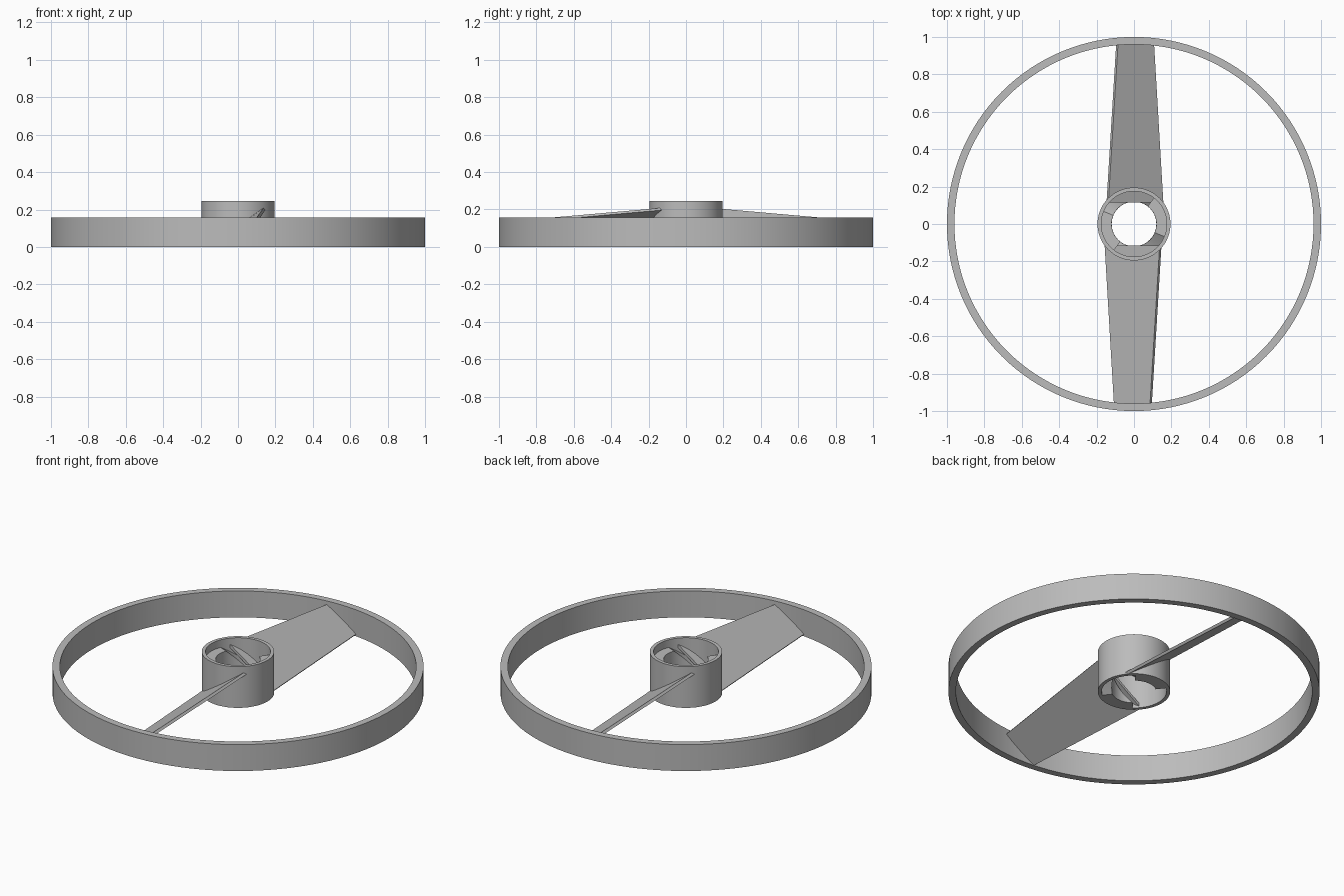
import bpy, bmesh
from math import cos, sin, pi, radians
from mathutils import Matrix

cube = bpy.data.objects.get("Cube")
if cube:
    bpy.data.objects.remove(cube, do_unlink=True)

grey = bpy.data.materials.new("plain grey")
grey.use_nodes = True
colour = (0.5, 0.5, 0.5, 1)
grey.diffuse_color = colour
grey.node_tree.nodes["Principled BSDF"].inputs["Base Color"].default_value = colour


def finish(name, bm, smooth=True):
    bmesh.ops.recalc_face_normals(bm, faces=bm.faces)
    mesh = bpy.data.meshes.new(name)
    bm.to_mesh(mesh)
    bm.free()
    mesh.materials.append(grey)
    obj = bpy.data.objects.new(name, mesh)
    bpy.context.collection.objects.link(obj)
    if smooth:
        bpy.ops.object.select_all(action="DESELECT")
        obj.select_set(True)
        bpy.context.view_layer.objects.active = obj
        bpy.ops.object.shade_smooth_by_angle(angle=radians(30))
    return obj


def sweep(bm, sections, closed):
    """Skin a row of four-point cross-sections."""
    loops = [[bm.verts.new(p) for p in s] for s in sections]
    n = len(loops)
    for i in range(n if closed else n - 1):
        a, b = loops[i], loops[(i + 1) % n]
        for j in range(4):
            k = (j + 1) % 4
            bm.faces.new((a[j], a[k], b[k], b[j]))
    if not closed:
        bm.faces.new(loops[0])
        bm.faces.new(loops[-1])


def tube(name, inner, outer, height, sides):
    profile = [(inner, 0), (outer, 0), (outer, height), (inner, height)]
    turns = [2 * pi * i / sides for i in range(sides)]
    bm = bmesh.new()
    sweep(bm, [[(r * cos(t), r * sin(t), z) for r, z in profile] for t in turns], True)
    return finish(name, bm)


# Outer ring and hub wall
tube("outer_ring", 0.96, 1.0, 0.157, 128)
tube("hub_wall", 0.175, 0.195, 0.245, 72)

# Pitched, tapering blades, one on each side of the hub
for name, turn in (("front_blade", 0), ("back_blade", pi)):
    root = [(-0.157, 0.012), (-0.147, 0), (0.147, 0.198), (0.137, 0.21)]
    tip = [(-0.107, 0.012), (-0.097, 0), (0.095, 0.122), (0.085, 0.135)]
    bm = bmesh.new()
    sweep(bm, [[(x, y, z) for x, z in s] for s, y in ((root, -0.115), (tip, -0.968))], False)
    bm.transform(Matrix.Rotation(turn, 4, "Z"))
    finish(name, bm, False)

# Spiral ramps lining the hub bore
steps, width, twist, top = 24, radians(75), radians(105), 0.2
for name, turn in (("front_spiral_ramp", -pi / 2), ("back_spiral_ramp", pi / 2)):
    sections = []
    for i in range(steps + 1):
        f = i / steps
        start = turn - width / 2 + twist * f
        sections.append((start, top * f))
    bm = bmesh.new()
    cells = 8
    rows = []
    for start, z in sections:
        angles = [start + width * c / cells for c in range(cells + 1)]
        inside = [bm.verts.new((0.12 * cos(a), 0.12 * sin(a), z)) for a in angles]
        outside = [bm.verts.new((0.178 * cos(a), 0.178 * sin(a), z)) for a in angles]
        rows.append(inside + outside[::-1])
    for a, b in zip(rows, rows[1:]):
        for j in range(len(a)):
            k = (j + 1) % len(a)
            bm.faces.new((a[j], a[k], b[k], b[j]))
    for row in (rows[0], rows[-1]):
        for c in range(cells):
            bm.faces.new((row[c], row[c + 1], row[-c - 2], row[-c - 1]))
    finish(name, bm)
